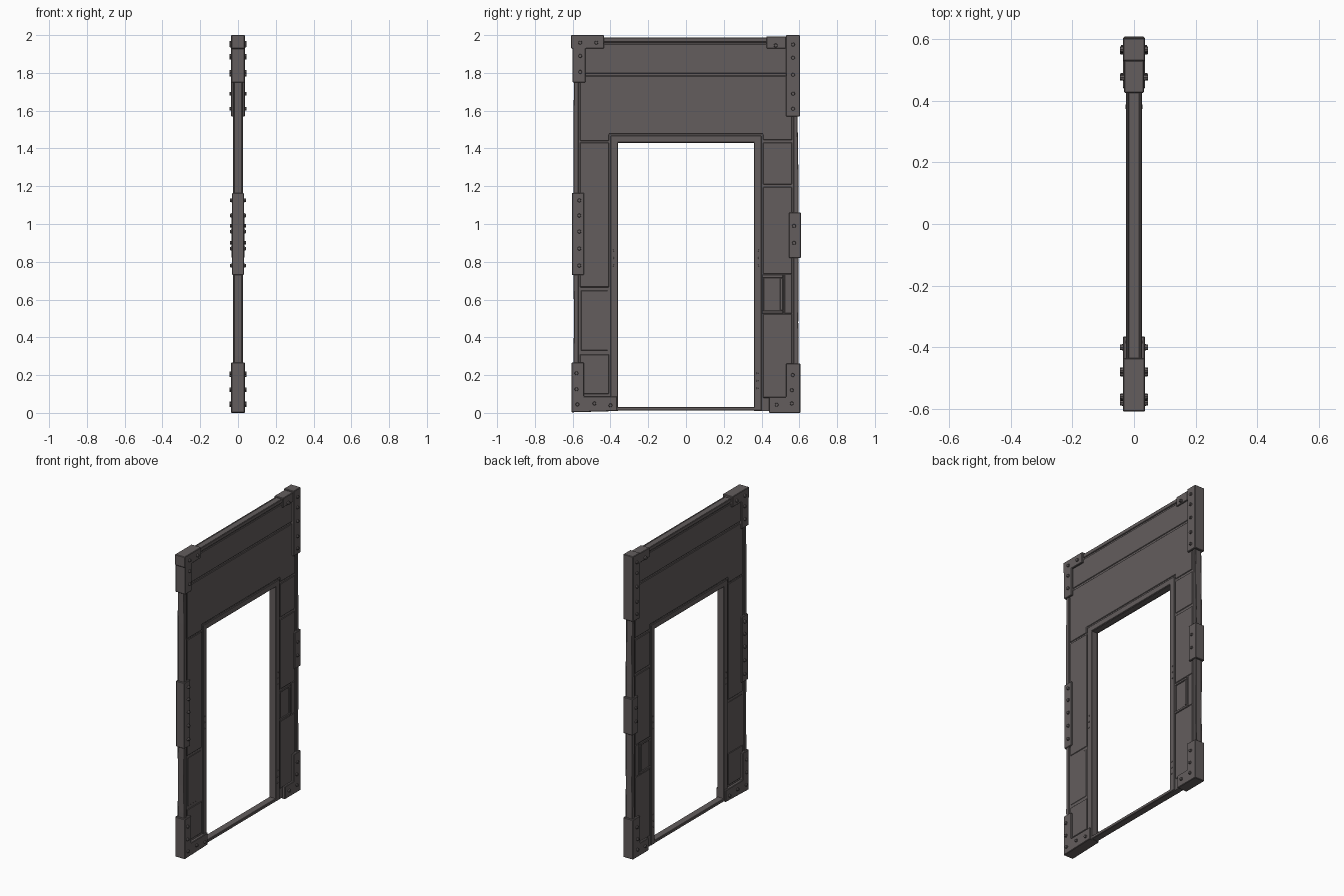
import bpy, bmesh, math, random
from mathutils import Matrix
random.seed(4)

metal = bpy.data.materials.new("dark_grey_metal")
metal.diffuse_color = (0.125, 0.110, 0.110, 1)


def finish(name, bm, bevel=0):
    bmesh.ops.recalc_face_normals(bm, faces=bm.faces)
    me = bpy.data.meshes.new(name)
    bm.to_mesh(me)
    bm.free()
    me.materials.append(metal)
    ob = bpy.data.objects.new(name, me)
    bpy.context.collection.objects.link(ob)
    if bevel:
        m = ob.modifiers.new("edge", 'BEVEL')
        m.width, m.segments, m.limit_method = bevel, 1, 'ANGLE'
    return ob


def prism(bm, pts, x0, x1):
    """Extrude a (y, z) outline from x0 to x1."""
    f = bm.faces.new([bm.verts.new((x0, y, z)) for y, z in pts])
    ext = bmesh.ops.extrude_face_region(bm, geom=[f])
    vs = [v for v in ext["geom"] if isinstance(v, bmesh.types.BMVert)]
    bmesh.ops.translate(bm, verts=vs, vec=(x1 - x0, 0, 0))


def rect(y0, y1, z0, z1):
    return [(y0, z0), (y1, z0), (y1, z1), (y0, z1)]


def plates(name, outlines, depth, base=0.017, bevel=0.003):
    """Raised plates on both faces of the wall."""
    bm = bmesh.new()
    for pts in outlines:
        for s in (1, -1):
            prism(bm, pts, s * base, s * depth)
    finish(name, bm, bevel)


def worn_edge(side, zs):
    """Slightly uneven outer edge points going up one side."""
    return [(side * (0.597 - random.uniform(0, 0.007)), z) for z in zs]


# core wall with door opening
zs = [0.01, 0.3, 0.48, 0.7, 1.15, 1.32, 1.55, 1.985]
right_edge, left_edge = worn_edge(1, zs), worn_edge(-1, zs)
bm = bmesh.new()
prism(bm, [(0.36, 0.01)] + right_edge + left_edge[::-1] +
      [(-0.36, 0.01), (-0.36, 1.43), (0.36, 1.43)], -0.018, 0.018)
finish("door_wall", bm)

# sill bar across the doorway
bm = bmesh.new()
prism(bm, rect(-0.37, 0.37, 0.012, 0.032), -0.024, 0.024)
finish("door_sill", bm, 0.003)

# outer rim following the worn edge
plates("outer_rim",
       [right_edge + [(0.57, 1.985), (0.57, 0.01)],
        left_edge + [(-0.57, 1.985), (-0.57, 0.01)],
        rect(-0.57, 0.57, 1.962, 1.988)], 0.026)

# door trim
plates("door_trim", [[(-0.4, 0.012), (-0.36, 0.012), (-0.36, 1.43), (0.36, 1.43),
                      (0.36, 0.012), (0.4, 0.012), (0.4, 1.468), (-0.4, 1.468)]], 0.025)

# header panels
plates("header_panels", [rect(-0.562, 0.562, 1.797, 1.954),
                         [(-0.562, 1.44), (-0.408, 1.44), (-0.408, 1.476), (0.408, 1.476),
                          (0.408, 1.445), (0.562, 1.445), (0.562, 1.785), (-0.562, 1.785)]], 0.024)

# column panels
plates("column_panels", [rect(-0.562, -0.408, 0.665, 1.432),
                         rect(-0.562, -0.408, 0.1, 0.31),
                         rect(0.408, 0.562, 1.21, 1.432),
                         rect(0.408, 0.562, 0.735, 1.195),
                         rect(0.52, 0.562, 0.525, 0.735),
                         rect(0.408, 0.562, 0.08, 0.525)], 0.023)
plates("recessed_panel", [rect(-0.555, -0.415, 0.33, 0.648)], 0.0205)

# small hatch frame on the right column
plates("hatch_frame", [rect(0.402, 0.515, 0.525, 0.542), rect(0.402, 0.515, 0.715, 0.732),
                       rect(0.402, 0.414, 0.542, 0.715), rect(0.498, 0.515, 0.542, 0.715)], 0.026)

# wrap-around brackets: name -> outline, half thickness
brackets = {
    "top_left_bracket": ([(-0.602, 1.75), (-0.532, 1.75), (-0.532, 1.93), (-0.435, 1.93),
                          (-0.435, 2.0), (-0.608, 2.0), (-0.608, 1.93), (-0.602, 1.93)], 0.036),
    "top_right_bracket": (rect(0.53, 0.604, 1.57, 2.0), 0.036),
    "top_right_arm": (rect(0.425, 0.53, 1.93, 1.993), 0.032),
    "middle_left_bracket": (rect(-0.604, -0.54, 0.73, 1.165), 0.031),
    "middle_right_bracket": (rect(0.545, 0.608, 0.82, 1.06), 0.034),
    "bottom_left_bracket": ([(-0.606, 0.003), (-0.365, 0.01), (-0.365, 0.088), (-0.54, 0.088),
                             (-0.54, 0.267), (-0.606, 0.267)], 0.036),
    "bottom_right_bracket": ([(0.44, 0.0), (0.605, 0.0), (0.605, 0.262), (0.53, 0.262),
                              (0.53, 0.084), (0.44, 0.084)], 0.036),
}
for name, (pts, t) in brackets.items():
    bm = bmesh.new()
    prism(bm, pts, -t, t)
    finish(name, bm, 0.003)


def bolts(name, spots, radius, x0, x1):
    bm = bmesh.new()
    for y, z in spots:
        for s in (1, -1):
            m = Matrix.Translation((s * (x0 + x1) / 2, y, z)) @ Matrix.Rotation(s * math.pi / 2, 4, 'Y')
            bmesh.ops.create_cone(bm, cap_ends=True, segments=8, radius1=radius,
                                  radius2=radius * 0.8, depth=x1 - x0, matrix=m)
    finish(name, bm)


# bracket bolts and small trim rivets
bolts("bracket_bolts",
      [(-0.56, 1.96), (-0.475, 1.96), (-0.56, 1.89), (-0.56, 1.805),
       (-0.58, 0.21), (-0.58, 0.125), (-0.575, 0.045), (-0.485, 0.05), (-0.4, 0.04),
       (0.565, 0.2), (0.56, 0.12), (0.56, 0.05), (0.48, 0.043), (0.475, 1.945)]
      + [(0.567, z) for z in (1.95, 1.88, 1.79, 1.69, 1.61)], 0.011, 0.03, 0.046)
bolts("middle_bolts", [(-0.565, z) for z in (0.78, 0.87, 0.96, 1.045, 1.125)]
      + [(0.572, 0.9), (0.572, 0.99)], 0.011, 0.028, 0.042)
bolts("trim_rivets", [(s * 0.383, z) for s in (1, -1) for z in (0.78, 0.82, 0.86)]
      + [(0.378, z) for z in (0.13, 0.17, 0.21)], 0.005, 0.024, 0.028)
